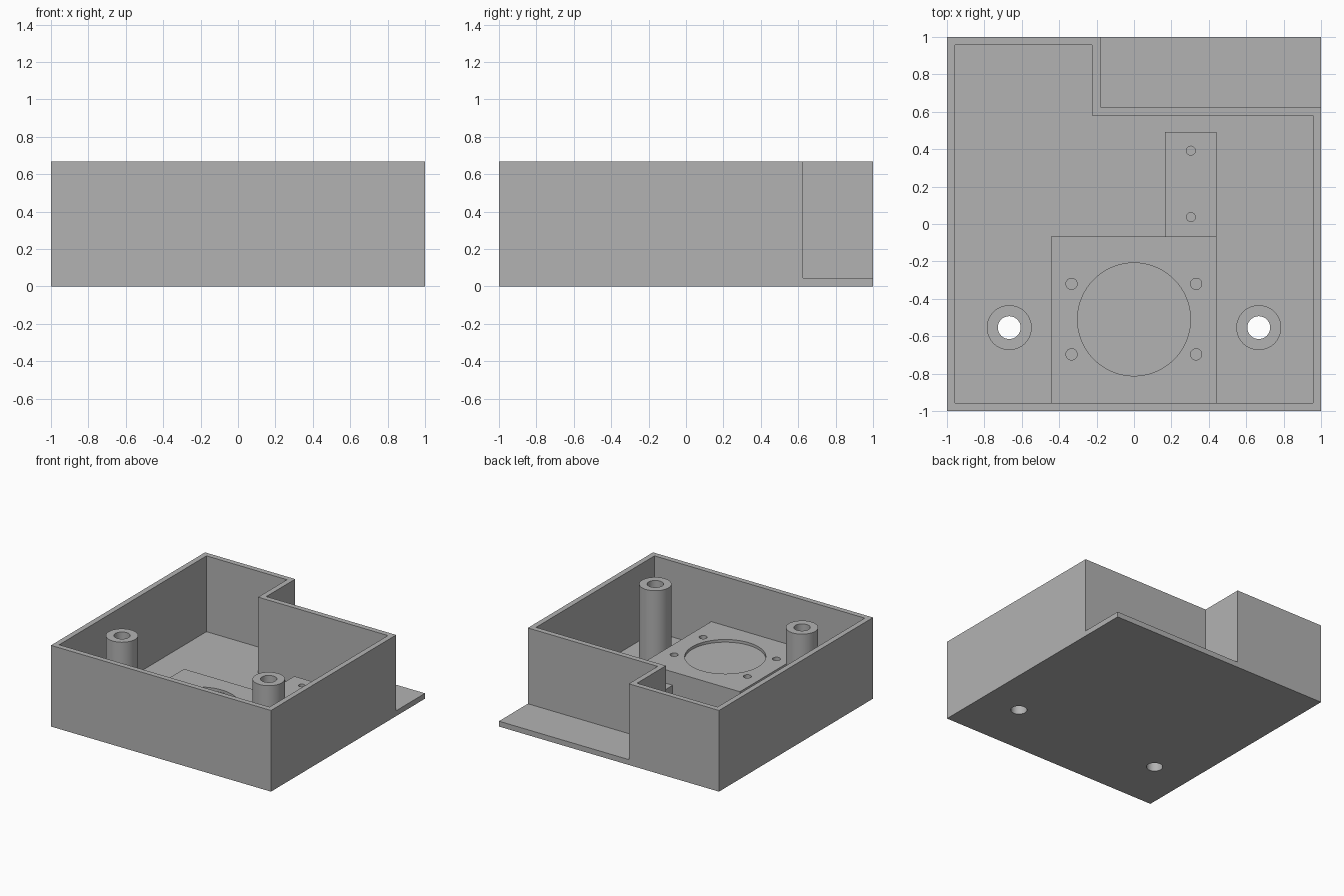
import bpy
import bmesh
import math

if "Cube" in bpy.data.objects:
    bpy.data.objects.remove(bpy.data.objects["Cube"], do_unlink=True)

HEIGHT, FLOOR, WALL = 0.667, 0.044, 0.044
STEP_X, STEP_Y = -0.18, 0.625          # corner of the rear notch
POST_X, POST_Y = 0.667, -0.554

grey = bpy.data.materials.new("plain grey")
grey.use_nodes = True
colour = (0.45, 0.45, 0.45, 1)
grey.diffuse_color = colour
grey.node_tree.nodes["Principled BSDF"].inputs["Base Color"].default_value = colour


def prism(name, outline, z0, z1):
    """Extrude a plan outline from z0 up to z1."""
    bm = bmesh.new()
    face = bm.faces.new([bm.verts.new((x, y, z0)) for x, y in outline])
    top = bmesh.ops.extrude_face_region(bm, geom=[face])["geom"]
    bmesh.ops.translate(bm, vec=(0, 0, z1 - z0),
                        verts=[v for v in top if isinstance(v, bmesh.types.BMVert)])
    bmesh.ops.recalc_face_normals(bm, faces=bm.faces)
    mesh = bpy.data.meshes.new(name)
    bm.to_mesh(mesh)
    bm.free()
    mesh.materials.append(grey)
    obj = bpy.data.objects.new(name, mesh)
    bpy.context.collection.objects.link(obj)
    return obj


def box(name, x0, x1, y0, y1, z0, z1):
    return prism(name, [(x0, y0), (x1, y0), (x1, y1), (x0, y1)], z0, z1)


def cylinder(name, x, y, r, z0, z1, sides=64):
    angles = [2 * math.pi * i / sides for i in range(sides)]
    return prism(name, [(x + r * math.cos(a), y + r * math.sin(a)) for a in angles], z0, z1)


def activate(obj):
    bpy.ops.object.select_all(action="DESELECT")
    obj.select_set(True)
    bpy.context.view_layer.objects.active = obj


def cut(obj, *cutters):
    """Subtract each cutter, then discard it."""
    activate(obj)
    for cutter in cutters:
        mod = obj.modifiers.new("cut", "BOOLEAN")
        mod.operation, mod.solver, mod.object = "DIFFERENCE", "EXACT", cutter
        bpy.ops.object.modifier_apply(modifier=mod.name)
        bpy.data.objects.remove(cutter, do_unlink=True)
    activate(obj)
    bpy.ops.object.shade_smooth_by_angle(angle=math.radians(30))


def bolt_hole(side):
    return cylinder("bolt_hole_cutter", side * POST_X, POST_Y, 0.061, -0.2, 1)


# Tray: solid block with the rear notch, cavity and two bolt holes removed
tray = box("tray", -1, 1, -1, 1, 0, HEIGHT)
inner = 1 - WALL
cavity = prism("cavity_cutter", [
    (-inner, -inner), (inner, -inner), (inner, STEP_Y - WALL),
    (STEP_X - WALL, STEP_Y - WALL), (STEP_X - WALL, inner), (-inner, inner)], FLOOR, 1)
notch = box("notch_cutter", STEP_X, 1.5, STEP_Y, 1.5, FLOOR, 1)
cut(tray, notch, cavity, bolt_hole(-1), bolt_hole(1))

# Hollow bolt posts
for side, label in ((-1, "right"), (1, "left")):
    post = cylinder(label + "_post", side * POST_X, POST_Y, 0.12, FLOOR, HEIGHT)
    cut(post, bolt_hole(side))

# Raised mount with a shallow round recess and four screw holes
mount = box("round_recess_mount", -0.444, 0.44, -inner, -0.066, FLOOR, 0.265)
cut(mount, cylinder("recess_cutter", 0, -0.51, 0.302, 0.243, 0.5, 96),
    *[cylinder("screw_cutter", x, y, 0.03, 0.08, 0.5, 32)
      for x in (-0.334, 0.332) for y in (-0.697, -0.32)])

# Lower mount behind it with two screw holes
rear_mount = box("rear_mount", 0.167, 0.44, -0.066, 0.493, FLOOR, 0.155)
cut(rear_mount, *[cylinder("screw_cutter", 0.304, y, 0.024, 0.08, 0.5, 32)
                  for y in (0.037, 0.392)])
